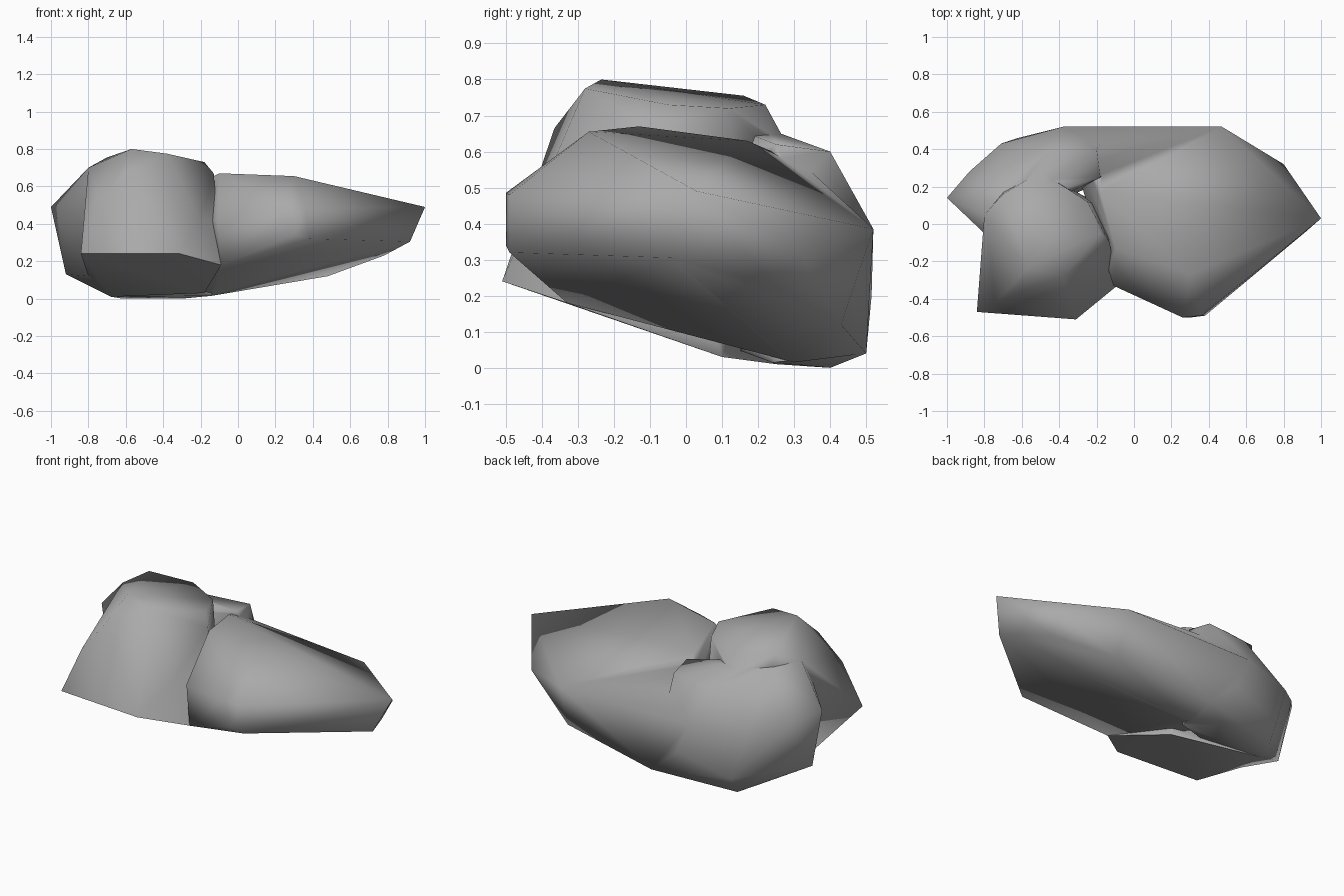
import bpy
import bmesh
from math import radians

cube = bpy.data.objects.get("Cube")
if cube:
    bpy.data.objects.remove(cube, do_unlink=True)

stone = bpy.data.materials.new("stone_grey")
stone.use_nodes = True
stone.diffuse_color = (0.4, 0.4, 0.4, 1)
stone.node_tree.nodes["Principled BSDF"].inputs["Base Color"].default_value = (0.4, 0.4, 0.4, 1)


def boulder(name, corners):
    """Wrap a closed convex chunk of stone around a few corner points."""
    bm = bmesh.new()
    for corner in corners:
        bm.verts.new(corner)
    hull = bmesh.ops.convex_hull(bm, input=bm.verts[:])
    unused = set(hull["geom_interior"]) | set(hull["geom_unused"])
    loose = [v for v in unused if isinstance(v, bmesh.types.BMVert)]
    bmesh.ops.delete(bm, geom=loose, context="VERTS")
    bmesh.ops.recalc_face_normals(bm, faces=bm.faces[:])
    mesh = bpy.data.meshes.new(name)
    bm.to_mesh(mesh)
    bm.free()
    mesh.materials.append(stone)
    obj = bpy.data.objects.new(name, mesh)
    bpy.context.collection.objects.link(obj)
    return obj


# Long tapering slab pointing to the left side
slab = boulder("rock", [
    (0.30, -0.27, 0.655), (0.5, -0.09, 0.583), (1, 0.03, 0.49),
    (0.26, -0.5, 0.485), (0.36, -0.49, 0.48), (0.3, -0.5, 0.34),
    (0.38, -0.49, 0.32), (0.92, -0.04, 0.305), (0.78, 0.24, 0.23),
    (0.8, 0.32, 0.32), (0.47, 0.52, 0.385), (0.48, 0.43, 0.12),
    (-0.12, 0.5, 0.04), (-0.14, 0.3, 0.015), (-0.1, -0.13, 0.67),
    (-0.09, -0.33, 0.18), (-0.11, -0.33, 0.42), (-0.18, 0.17, 0.63),
    (-0.25, 0.33, 0.56), (-0.38, 0.52, 0.385), (-0.3, 0.3, 0.02),
])

# Rounded mass at the back of the right side
back_lump = boulder("back_lump", [
    (-1, 0.14, 0.49), (-0.92, 0.12, 0.13), (-0.88, 0.28, 0.42),
    (-0.71, 0.43, 0.36), (-0.38, 0.52, 0.385), (-0.3, 0.515, 0.2),
    (-0.7, 0.18, 0.68), (-0.5, 0.28, 0.63), (-0.8, 0.05, 0.7),
    (-0.45, 0.4, 0.58), (-0.2, 0.4, 0.6), (-0.68, 0.25, 0.01),
    (-0.62, 0.4, 0), (-0.3, 0.4, 0), (-0.14, 0.24, 0.015),
    (-0.62, 0.46, 0.1), (-0.12, 0.5, 0.04), (-0.18, 0.25, 0.62),
    (-0.8, -0.05, 0.55), (-0.8, -0.05, 0.12),
])

# Tall knob standing forward on the right side
front_knob = boulder("front_knob", [
    (-0.84, -0.47, 0.24), (-0.31, -0.51, 0.24), (-0.74, -0.42, 0.5),
    (-0.62, -0.365, 0.665), (-0.57, -0.235, 0.8), (-0.38, -0.28, 0.775),
    (-0.18, -0.05, 0.73), (-0.13, -0.1, 0.67), (-0.2, -0.32, 0.42),
    (-0.7, 0.16, 0.755), (-0.45, 0.22, 0.73), (-0.5, 0.28, 0.62),
    (-0.25, 0.12, 0.72), (-0.8, 0.05, 0.7), (-0.8, -0.05, 0.6),
    (-0.8, -0.05, 0.12), (-0.09, -0.33, 0.18), (-0.18, 0.1, 0.03),
    (-0.68, 0.25, 0.01),
])

# Fuse the chunks into one solid rock
bpy.context.view_layer.objects.active = slab
slab.select_set(True)
for chunk in (back_lump, front_knob):
    fuse = slab.modifiers.new("fuse", "BOOLEAN")
    fuse.operation = "UNION"
    fuse.solver = "EXACT"
    fuse.object = chunk
    bpy.ops.object.modifier_apply(modifier=fuse.name)
    bpy.data.objects.remove(chunk, do_unlink=True)

bpy.ops.object.shade_smooth_by_angle(angle=radians(75))
